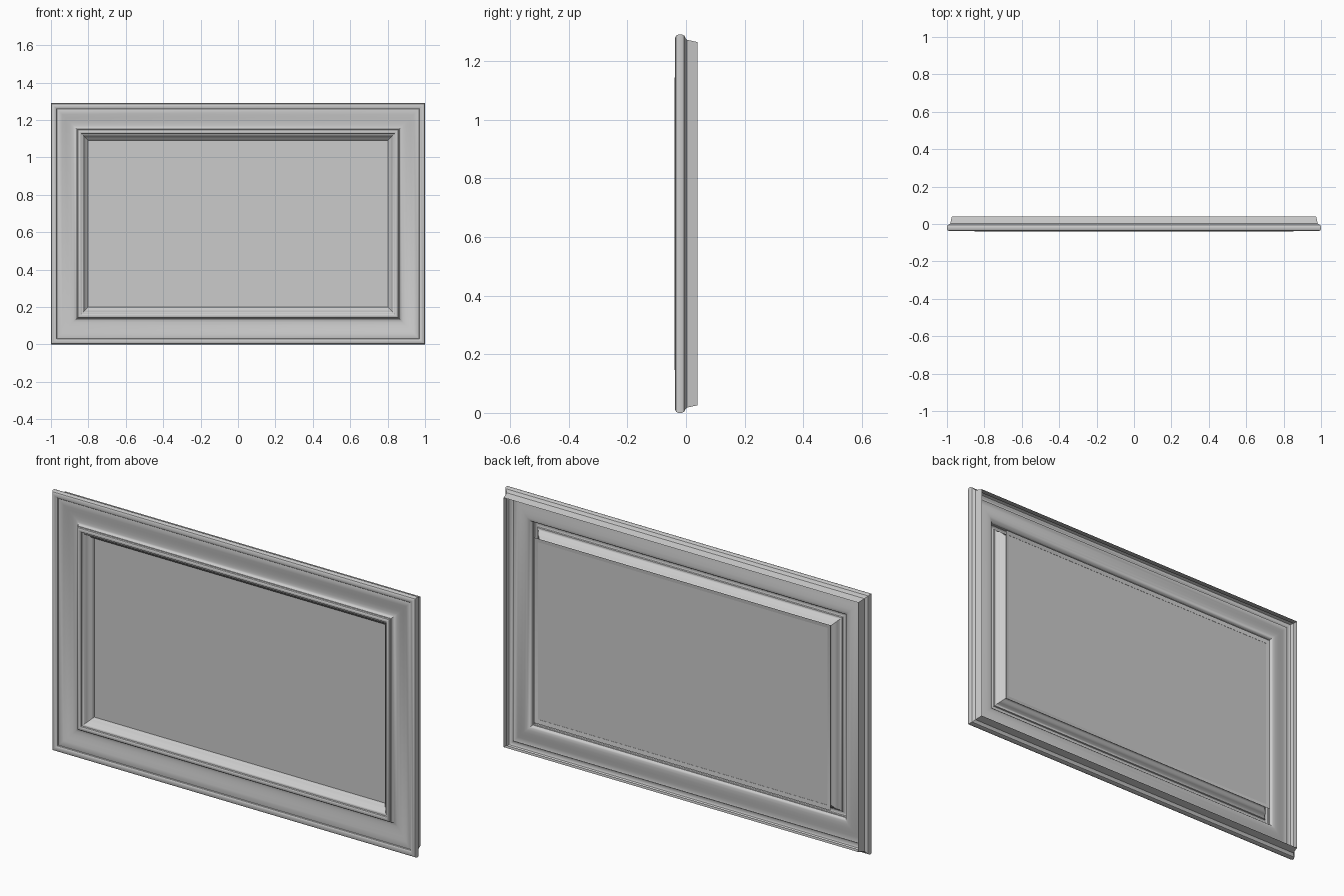
import bpy
import bmesh

cube = bpy.data.objects.get("Cube")
if cube:
    bpy.data.objects.remove(cube, do_unlink=True)

WIDTH, HEIGHT = 2.0, 1.29


def make_material(name, value):
    mat = bpy.data.materials.new(name)
    mat.use_nodes = True
    colour = (value, value, value, 1)
    mat.diffuse_color = colour
    mat.node_tree.nodes["Principled BSDF"].inputs["Base Color"].default_value = colour
    return mat


grey = make_material("plain grey", 0.6)


def finish(name, bm, angle):
    mesh = bpy.data.meshes.new(name)
    bm.to_mesh(mesh)
    bm.free()
    mesh.materials.append(grey)
    obj = bpy.data.objects.new(name, mesh)
    bpy.context.collection.objects.link(obj)
    bpy.ops.object.select_all(action="DESELECT")
    obj.select_set(True)
    bpy.context.view_layer.objects.active = obj
    bpy.ops.object.shade_smooth_by_angle(angle=angle)
    return obj


def rectangle(bm, inset, y):
    """Four mitre corners, anticlockwise as seen from the front."""
    x, low, high = WIDTH / 2 - inset, inset, HEIGHT - inset
    return [bm.verts.new(p) for p in
            ((-x, y, low), (x, y, low), (x, y, high), (-x, y, high))]


def sweep(name, profile):
    """Run a moulding profile of (inset, depth) points round the rectangle."""
    bm = bmesh.new()
    rings = [rectangle(bm, *point) for point in profile]
    for outer, inner in zip(rings, rings[1:]):
        for i in range(4):
            j = (i + 1) % 4
            bm.faces.new((outer[i], outer[j], inner[j], inner[i]))
    return finish(name, bm, 0.6)


# Moulding sections, from the back rim inwards
side_wall = [(0.026, 0.04), (0.018, 0.003)]
outer_bead = [(0.012, -0.002), (0.004, -0.006), (0, -0.014), (0, -0.026),
              (0.004, -0.034), (0.012, -0.038), (0.022, -0.037),
              (0.030, -0.032), (0.032, -0.027)]
scoop = [(0.038, -0.029), (0.06, -0.024), (0.08, -0.018), (0.10, -0.013),
         (0.118, -0.011), (0.13, -0.014), (0.137, -0.021), (0.139, -0.03)]
inner_bead = [(0.142, -0.031), (0.144, -0.037), (0.149, -0.04),
              (0.156, -0.04), (0.162, -0.036), (0.164, -0.03)]
sight_edge = [(0.169, -0.029), (0.174, -0.024), (0.178, -0.012),
              (0.185, -0.004), (0.194, 0.001), (0.198, 0.008), (0.199, 0.018)]
back_lip = [(0.205, 0.018), (0.205, 0.025), (0.185, 0.029)]
sweep("frame_moulding",
      side_wall + outer_bead + scoop + inner_bead + sight_edge + back_lip)

# Flat panel held inside the moulding
bm = bmesh.new()
front = rectangle(bm, 0.2, 0.018)
back = rectangle(bm, 0.2, 0.024)
bm.faces.new(front)
bm.faces.new(back[::-1])
for i in range(4):
    j = (i + 1) % 4
    bm.faces.new((front[j], front[i], back[i], back[j]))
finish("centre_panel", bm, 0.5)
